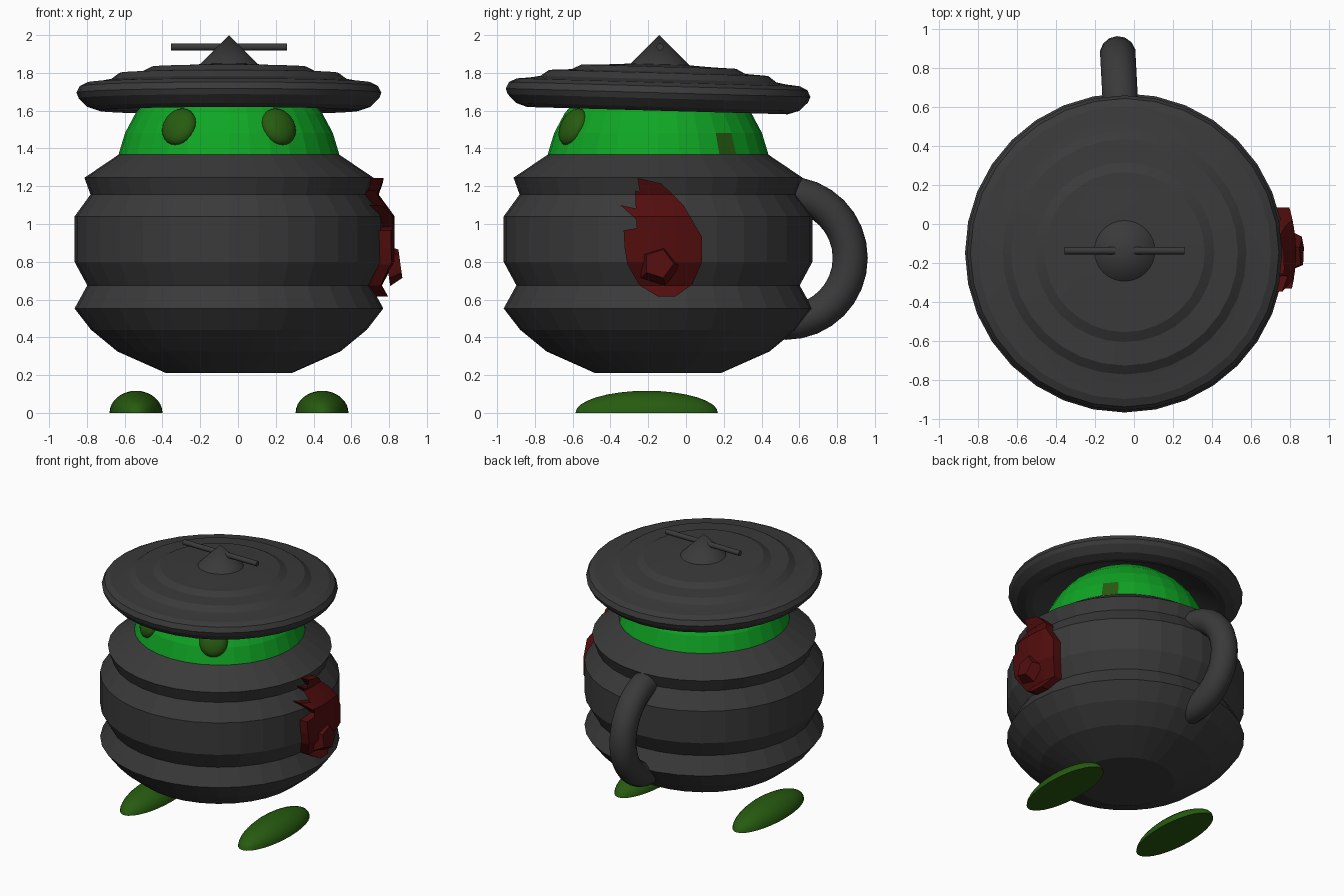
import bpy, bmesh, math
from mathutils import Matrix, Vector

if "Cube" in bpy.data.objects:
    bpy.data.objects.remove(bpy.data.objects["Cube"])

CX, CY = -0.048, -0.148      # pot axis
SEG = 32


def material(name, rgb):
    m = bpy.data.materials.new(name)
    m.diffuse_color = (*rgb, 1)
    m.use_nodes = True
    m.node_tree.nodes["Principled BSDF"].inputs["Base Color"].default_value = m.diffuse_color
    return m


IRON = material("iron_grey", (0.042, 0.042, 0.042))
SLIME = material("bright_green", (0.005, 0.38, 0.018))
MOSS = material("moss_green", (0.02, 0.105, 0.005))
RED = material("dark_red", (0.085, 0.004, 0.004))


def finish(bm, name, mats, smooth=None, fix=True):
    if fix:
        bmesh.ops.recalc_face_normals(bm, faces=bm.faces[:])
    me = bpy.data.meshes.new(name)
    bm.to_mesh(me)
    bm.free()
    for m in mats:
        me.materials.append(m)
    ob = bpy.data.objects.new(name, me)
    bpy.context.collection.objects.link(ob)
    if smooth:
        bpy.context.view_layer.objects.active = ob
        ob.select_set(True)
        bpy.ops.object.shade_smooth_by_angle(angle=math.radians(smooth))
        ob.select_set(False)
    return ob


def lathe(profile, origin=(0, 0, 0)):
    """Spin (radius, height) points round z and cap both ends."""
    bm = bmesh.new()
    rings = []
    for r, z in profile:
        rings.append([bm.verts.new((origin[0] + r * math.cos(2 * math.pi * i / SEG),
                                    origin[1] + r * math.sin(2 * math.pi * i / SEG),
                                    origin[2] + z)) for i in range(SEG)])
    for a, b in zip(rings, rings[1:]):
        for i in range(SEG):
            j = (i + 1) % SEG
            bm.faces.new((a[i], a[j], b[j], b[i]))
    bm.faces.new(rings[0][::-1])
    bm.faces.new(rings[-1])
    return bm


# Pot body with two pinched grooves
BODY = [(0.336, 0.212), (0.59, 0.325), (0.73, 0.44), (0.8175, 0.553), (0.75, 0.675),
        (0.8175, 0.80), (0.8175, 1.04), (0.733, 1.156), (0.765, 1.245), (0.58, 1.37)]
finish(lathe(BODY, (CX, CY, 0)), "pot_body", [IRON])

# Slime head: a dome with one moss-coloured patch at the back right
HEAD_Z, HEAD_R = 1.255, 0.595
STEP = math.radians(11.25)
bm = lathe([(HEAD_R * math.cos(k * STEP), HEAD_Z + HEAD_R * math.sin(k * STEP))
            for k in range(0, 7)], (CX, CY, 0))
for f in bm.faces:
    c = f.calc_center_median()
    az = math.degrees(math.atan2(c.y - CY, c.x - CX))
    if 34 < az < 45 and 1.37 < c.z < 1.48:
        f.material_index = 1
finish(bm, "slime_head", [SLIME, MOSS])

# Eyes: flattened balls lying on the dome
for side, name in ((-1, "eye_left"), (1, "eye_right")):
    p = Vector((side * 0.264, -0.452, 0.26))
    turn = p.to_track_quat('Z', 'Y').to_matrix().to_4x4()
    bm = bmesh.new()
    bmesh.ops.create_uvsphere(bm, u_segments=24, v_segments=12, radius=1,
                              matrix=Matrix.Translation(p.normalized() * 0.582 + Vector((CX, CY, HEAD_Z)))
                              @ turn @ Matrix.Diagonal((0.098, 0.106, 0.055, 1)))
    finish(bm, name, [MOSS], 40)

# Lid: stepped top, rounded rim, hollow underside, slightly tipped
LID_Z = 1.70
lid_profile = [(0.10, 0.13), (0.30, 0.10), (0.50, 0.02), (0.61, -0.06), (0.64, -0.085), (0.69, -0.095),
               (0.75, -0.075), (0.795, -0.03), (0.807, 0.0), (0.79, 0.035), (0.75, 0.055),
               (0.68, 0.062), (0.625, 0.072), (0.58, 0.105), (0.46, 0.112), (0.41, 0.138),
               (0.285, 0.142), (0.155, 0.15)]
lid = finish(lathe(lid_profile), "lid", [IRON], 20)
lid.location = (CX, CY, LID_Z - 0.005)
lid.rotation_euler = (math.radians(-1.6), 0, 0)

# Pointed knob and the pin through it
bm = bmesh.new()
bmesh.ops.create_cone(bm, cap_ends=True, segments=SEG, radius1=0.165, radius2=0, depth=0.165,
                      matrix=Matrix.Translation((CX, -0.142, 1.9175)))
finish(bm, "lid_knob", [IRON], 30)
bm = bmesh.new()
bmesh.ops.create_cone(bm, cap_ends=True, segments=16, radius1=0.019, radius2=0.019, depth=0.615,
                      matrix=Matrix.Translation((-0.048, -0.137, 1.937)) @ Matrix.Rotation(math.pi / 2, 4, 'Y'))
finish(bm, "knob_pin", [IRON], 40)

# Handle: a ring half sunk in the back of the pot
bpy.ops.mesh.primitive_torus_add(major_segments=32, minor_segments=14, major_radius=0.34, minor_radius=0.093,
                                 location=(-0.065, 0.53, 0.82),
                                 rotation=(0, math.pi / 2, math.radians(3)))
handle = bpy.context.object
handle.name = "handle"
handle.data.materials.append(IRON)
bpy.ops.object.shade_smooth_by_angle(angle=math.radians(40))
handle.select_set(False)

# Feet: long half-ellipsoids with flat soles
for x, name in ((-0.54, "foot_left"), (0.445, "foot_right")):
    bm = bmesh.new()
    bmesh.ops.create_uvsphere(bm, u_segments=32, v_segments=16, radius=1)
    cut = bmesh.ops.bisect_plane(bm, geom=bm.verts[:] + bm.edges[:] + bm.faces[:],
                                 plane_co=(0, 0, 0), plane_no=(0, 0, 1), clear_inner=True)
    bmesh.ops.holes_fill(bm, edges=[e for e in bm.edges if e.is_boundary])
    bmesh.ops.transform(bm, verts=bm.verts[:],
                        matrix=Matrix.Translation((x, -0.208, 0)) @ Matrix.Diagonal((0.14, 0.377, 0.117, 1)))
    finish(bm, name, [MOSS], 40)


# Splat: jagged outline wrapped over the pot's right side
def surface_x(y, z):
    for (r0, z0), (r1, z1) in zip(BODY, BODY[1:]):
        if z0 <= z <= z1:
            r = r0 + (r1 - r0) * (z - z0) / (z1 - z0)
            return CX + math.sqrt(r * r - (y - CY) ** 2)
    return CX + 0.7


outline = [(-0.257, 1.244), (-0.13, 1.214), (-0.013, 1.10), (0.085, 0.93), (0.085, 0.80),
           (0.034, 0.68), (-0.055, 0.617), (-0.15, 0.617), (-0.246, 0.675), (-0.31, 0.786),
           (-0.325, 0.876), (-0.33, 0.966), (-0.22, 0.985), (-0.347, 1.10), (-0.15, 1.056),
           (-0.27, 1.178), (-0.155, 1.14)]
bm = bmesh.new()
bm.faces.new([bm.verts.new((0, y, z)) for y, z in outline])
bmesh.ops.triangulate(bm, faces=bm.faces[:])
cuts = [((0, 0, z), (0, 0, 1)) for z in (0.675, 0.80, 1.04, 1.156)]
cuts += [((0, y, 0), (0, 1, 0)) for y in (-0.22, -0.06)]
for co, no in cuts:
    bmesh.ops.bisect_plane(bm, geom=bm.verts[:] + bm.edges[:] + bm.faces[:], plane_co=co, plane_no=no)
base = bm.verts[:]
new = bmesh.ops.extrude_face_region(bm, geom=bm.faces[:])["geom"]
top = [v for v in new if isinstance(v, bmesh.types.BMVert)]
for v in bm.verts:
    v.co.x = surface_x(v.co.y, v.co.z) - 0.02
for v in top:
    v.co.x += 0.08
finish(bm, "splat", [RED])

# Raised lump on the splat
bm = bmesh.new()
bmesh.ops.create_cone(bm, cap_ends=True, segments=5, radius1=0.115, radius2=0.08, depth=0.07,
                      matrix=Matrix.Translation((0.825, -0.145, 0.785)) @ Matrix.Rotation(math.radians(82), 4, 'Y'))
finish(bm, "splat_lump", [RED])
